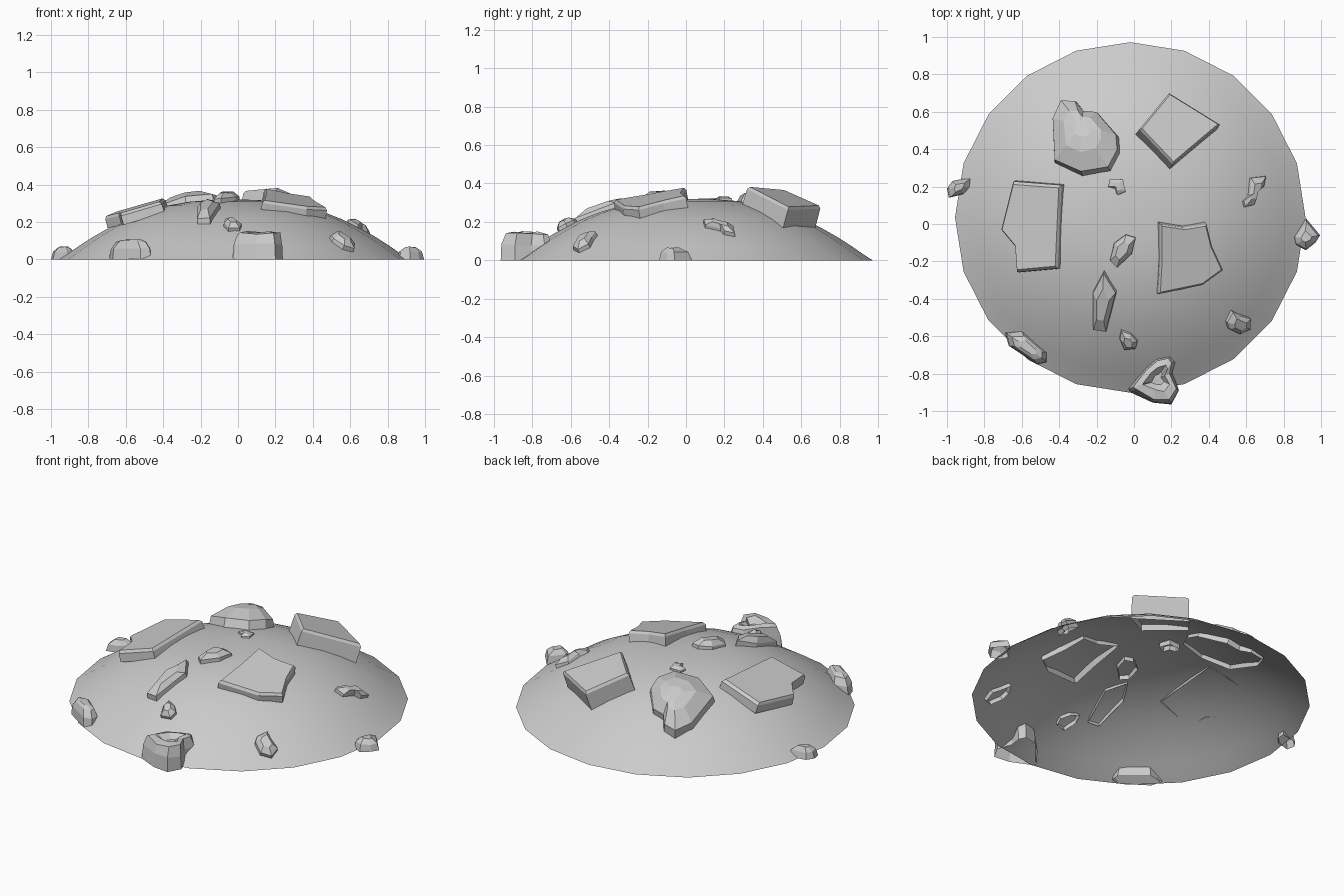
import bpy, bmesh, math, random
from mathutils import Vector

if "Cube" in bpy.data.objects:
    bpy.data.objects.remove(bpy.data.objects["Cube"])

random.seed(4)
CX, CY, SIDES = -0.02, 0.035, 20
PROFILE = [(0, .32), (.12, .318), (.24, .308), (.36, .287), (.48, .252), (.58, .213),
           (.68, .163), (.76, .117), (.83, .072), (.89, .03), (.937, 0)]


def make(name, bm, smooth=False):
    bmesh.ops.recalc_face_normals(bm, faces=bm.faces)
    up = sum(f.normal.z * f.calc_area() for f in bm.faces)
    if up < 0:
        bmesh.ops.reverse_faces(bm, faces=bm.faces)
    for f in bm.faces:
        f.smooth = smooth
    me = bpy.data.meshes.new(name)
    bm.to_mesh(me)
    bm.free()
    ob = bpy.data.objects.new(name, me)
    bpy.context.collection.objects.link(ob)


def bridge(bm, a, b):
    n = len(a)
    for i in range(n):
        j = (i + 1) % n
        bm.faces.new((a[i], a[j], b[j], b[i]))


def height(x, y):
    r = math.hypot(x - CX, y - CY)
    for (r0, z0), (r1, z1) in zip(PROFILE, PROFILE[1:]):
        if r <= r1:
            return z0 + (z1 - z0) * (r - r0) / (r1 - r0)
    return 0.0


def rock(name, pts, rings, slope=None, z=None, jitter=0.0):
    """Stacked rings (scale, height) of an outline lying on a tilted plane; open underneath."""
    cx = sum(p[0] for p in pts) / len(pts)
    cy = sum(p[1] for p in pts) / len(pts)
    if slope is None:
        d = .06
        slope = ((height(cx + d, cy) - height(cx - d, cy)) / (2 * d),
                 (height(cx, cy + d) - height(cx, cy - d)) / (2 * d))
    if z is None:
        z = height(cx, cy)
    n = Vector((-slope[0], -slope[1], 1)).normalized()
    bm = bmesh.new()
    prev = None
    for k, (s, h) in enumerate(rings):
        ring = []
        for x, y in pts:
            dx, dy = (x - cx) * s, (y - cy) * s
            p = Vector((cx + dx, cy + dy, z + slope[0] * dx + slope[1] * dy)) + n * h
            if k and jitter:
                p += Vector([random.uniform(-jitter, jitter) for _ in range(3)])
            ring.append(bm.verts.new(p))
        if prev:
            bridge(bm, prev, ring)
        prev = ring
    bm.faces.new(prev)
    make(name, bm)


# Mound: smooth open dome
bm = bmesh.new()
top = bm.verts.new((CX, CY, PROFILE[0][1]))
prev = None
for r, z in PROFILE[1:]:
    ring = [bm.verts.new((CX + r * math.sin(2 * math.pi * i / SIDES),
                          CY + r * math.cos(2 * math.pi * i / SIDES), z)) for i in range(SIDES)]
    if prev:
        bridge(bm, prev, ring)
    else:
        for i in range(SIDES):
            bm.faces.new((top, ring[i], ring[(i + 1) % SIDES]))
    prev = ring
make("mound", bm, True)


# Flat slabs: z and slope describe the top plane
def slab(name, pts, slope, z, depth):
    rock(name, pts, [(1.0, -depth), (.99, -.015), (.93, 0)], slope, z)


slab("slab_left", [(-.65, .23), (-.39, .21), (-.41, -.24), (-.63, -.26), (-.64, -.12), (-.715, -.03)],
     (.29, .03), .27, .065)
slab("slab_back", [(.19, .705), (.465, .535), (.21, .32), (.03, .51)], (-.2, -.28), .328, .135)
slab("slab_right", [(.14, 0), (.27, -.02), (.39, 0), (.42, -.12), (.48, -.25), (.37, -.33),
                    (.13, -.38), (.14, -.2)], (-.18, .18), .325, .085)

# Large boulders
rock("boulder_back", [(-.39, .665), (-.31, .66), (-.27, .6), (-.19, .595), (-.08, .47), (-.08, .38),
                      (-.13, .29), (-.28, .26), (-.43, .33), (-.44, .56)],
     [(1, -.04), (.95, .03), (.55, .085), (.22, .1)], jitter=.004)
rock("boulder_front", [(-.03, -.88), (.05, -.77), (.12, -.71), (.2, -.69), (.22, -.73), (.21, -.8),
                       (.24, -.89), (.2, -.965), (.1, -.955), (-.02, -.9)],
     [(1, 0), (.95, .08), (.82, .138), (.5, .148), (.25, .115)], (0, 0), 0, .006)

# Stones resting on the rim
rock("stone_front_left", [(-.69, -.58), (-.6, -.57), (-.46, -.69), (-.465, -.74), (-.52, -.75), (-.67, -.65)],
     [(1, 0), (.93, .055), (.7, .095), (.4, .105)], (0, 0), 0, .003)
rock("stone_left", [(-1, .19), (-.97, .23), (-.87, .25), (-.87, .2), (-.91, .16), (-.99, .14)],
     [(1, 0), (.85, .04), (.4, .066)], (0, 0), 0, .003)
rock("stone_right", [(.85, -.07), (.92, .03), (.995, -.06), (.97, -.1), (.92, -.14), (.86, -.11)],
     [(1, 0), (.85, .04), (.4, .066)], (0, 0), 0, .003)

# Small stones sunk into the slope: outline and height
STONES = [
    ([(.58, .12), (.61, .15), (.62, .25), (.7, .26), (.69, .2), (.66, .18), (.64, .1), (.59, .09)], .035),
    ([(.49, -.52), (.52, -.46), (.56, -.48), (.62, -.5), (.62, -.56), (.56, -.59), (.5, -.56)], .04),
    ([(-.08, -.61), (-.07, -.565), (-.02, -.58), (.02, -.62), (.01, -.66), (-.05, -.67)], .04),
    ([(-.16, -.25), (-.09, -.36), (-.15, -.58), (-.22, -.57), (-.22, -.36)], .045),
    ([(-.13, -.2), (-.11, -.1), (-.04, -.055), (.01, -.07), (-.01, -.16), (-.09, -.235)], .045),
    ([(-.14, .2), (-.13, .24), (-.06, .24), (-.04, .17), (-.09, .15), (-.1, .19)], .02),
]
for i, (pts, h) in enumerate(STONES):
    rock(f"small_stone_{i + 1}", pts, [(1, -.03), (.95, h * .4), (.5, h)], jitter=.003)
